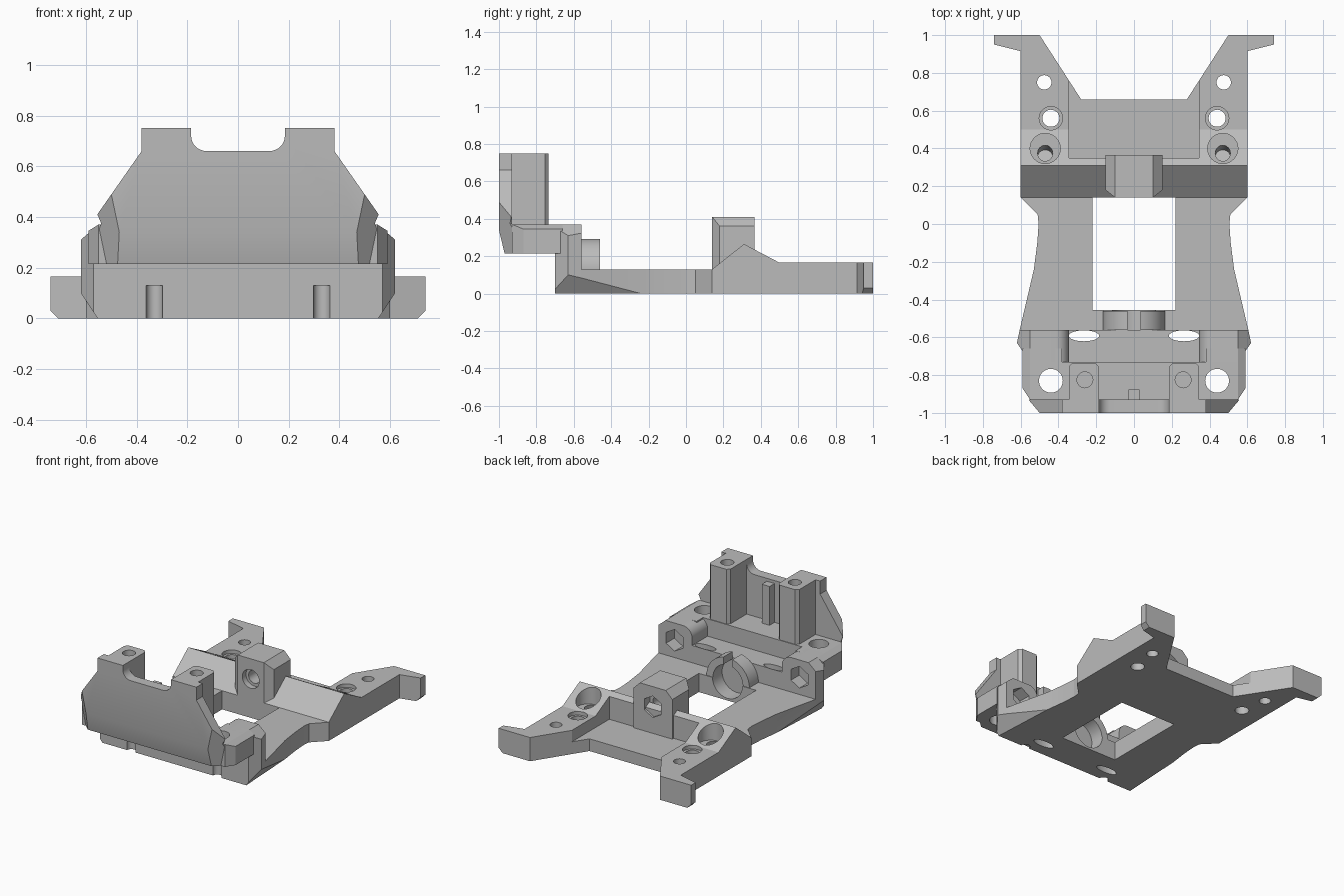
import bpy, bmesh, math
from mathutils import Vector, Euler

cube = bpy.data.objects.get("Cube")
if cube:
    bpy.data.objects.remove(cube, do_unlink=True)

grey = bpy.data.materials.new("plain_grey")
grey.use_nodes = True
grey.diffuse_color = (0.5, 0.5, 0.5, 1)
grey.node_tree.nodes["Principled BSDF"].inputs["Base Color"].default_value = (0.5, 0.5, 0.5, 1)
parts = []


def add(name, bm):
    bmesh.ops.recalc_face_normals(bm, faces=bm.faces)
    me = bpy.data.meshes.new(name)
    bm.to_mesh(me)
    bm.free()
    ob = bpy.data.objects.new(name, me)
    bpy.context.collection.objects.link(ob)
    me.materials.append(grey)
    parts.append(ob)
    return ob


def prism(name, pts, axis, a, b):
    """Extrude a 2D profile along an axis from a to b."""
    place = {"x": lambda p, t: (t, p[0], p[1]),
             "y": lambda p, t: (p[0], t, p[1]),
             "z": lambda p, t: (p[0], p[1], t)}[axis]
    bm = bmesh.new()
    lo = [bm.verts.new(place(p, a)) for p in pts]
    hi = [bm.verts.new(place(p, b)) for p in pts]
    bm.faces.new(lo)
    bm.faces.new(hi)
    for i in range(len(pts)):
        j = (i + 1) % len(pts)
        bm.faces.new((lo[i], lo[j], hi[j], hi[i]))
    return add(name, bm)


def box(name, x0, x1, y0, y1, z0, z1):
    return prism(name, [(x0, y0), (x1, y0), (x1, y1), (x0, y1)], "z", z0, z1)


def cyl(loc, r, depth, rot=(0, 0, 0), segs=32, scale_y=1):
    bm = bmesh.new()
    bmesh.ops.create_cone(bm, cap_ends=True, segments=segs, radius1=r, radius2=r, depth=depth)
    turn = Euler(rot).to_matrix()
    for v in bm.verts:
        v.co.y *= scale_y
        v.co = turn @ v.co + Vector(loc)
    return add("cutter", bm)


def mirrored(half):
    return half + [(-x, y) for x, y in reversed(half) if x > 1e-6]


def arc(cx, cy, r, a0, a1, n=8):
    angles = [math.radians(a0 + (a1 - a0) * i / n) for i in range(n + 1)]
    return [(cx + r * math.cos(a), cy + r * math.sin(a)) for a in angles]


def cut(ob, *cutters):
    """Subtract each cutter, then discard it."""
    for c in cutters:
        mod = ob.modifiers.new("cut", "BOOLEAN")
        mod.operation = "DIFFERENCE"
        mod.solver = "EXACT"
        mod.object = c
        dg = bpy.context.evaluated_depsgraph_get()
        dg.update()
        me = bpy.data.meshes.new_from_object(ob.evaluated_get(dg))
        ob.modifiers.clear()
        ob.data = me
        parts.remove(c)
        bpy.data.objects.remove(c, do_unlink=True)


def trim(ob, co, no, both=True):
    """Slice away what lies beyond a plane, on both sides if asked."""
    bm = bmesh.new()
    bm.from_mesh(ob.data)
    for s in ((1, -1) if both else (1,)):
        res = bmesh.ops.bisect_plane(bm, geom=bm.verts[:] + bm.edges[:] + bm.faces[:],
                                     plane_co=(co[0] * s, co[1], co[2]),
                                     plane_no=(no[0] * s, no[1], no[2]), clear_outer=True)
        rim = [e for e in res["geom_cut"] if isinstance(e, bmesh.types.BMEdge)]
        bmesh.ops.holes_fill(bm, edges=rim)
    bmesh.ops.recalc_face_normals(bm, faces=bm.faces)
    bm.to_mesh(ob.data)
    bm.free()


ALONG_Y = (math.pi / 2, 0, 0)
SIDES = (1, -1)
under_co, under_no = (0.55, -0.63, 0), (0.039, 0.002, -0.0273)

# Base plate: waisted front part with window, and two rear rails
front_plate = prism("front_plate", mirrored([(0, -0.56), (0.605, -0.56), (0.53, -0.24),
                    (0.512, -0.1), (0.505, 0), (0, 0)]), "z", 0, 0.13)
trim(front_plate, under_co, under_no)
cut(front_plate, box("cutter", -0.22, 0.22, -0.455, 0.2, -0.1, 0.3),
    cyl((0, -0.5, 0.13), 0.115, 0.2, ALONG_Y))
for s in SIDES:
    prism("rear_rail", [(s * x, y) for x, y in ((0.22, 0), (0.505, 0), (0.51, 0.05),
          (0.6, 0.14), (0.22, 0.14))], "z", 0, 0.13)

# Rear block: ridge, open pocket, flared notch and screw holes
rear_block = prism("rear_block", [(0.14, 0), (1, 0), (1, 0.165), (0.5, 0.165),
                   (0.31, 0.265), (0.14, 0.13)], "x", -0.6, 0.6)
cut(rear_block,
    prism("cutter", mirrored([(0, 0.66), (0.28, 0.66), (0.532, 1.05), (0, 1.05)]), "z", -0.1, 0.4),
    box("cutter", -0.345, 0.345, 0.35, 0.8, 0.085, 0.4))
for s in SIDES:
    cut(rear_block,
        cyl((s * 0.44, 0.56, 0.1), 0.045, 0.4),
        cyl((s * 0.44, 0.56, 0.2), 0.062, 0.12),
        cyl((s * 0.475, 0.75, 0.1), 0.038, 0.4),
        cyl((s * 0.47, 0.4, 0.28), 0.08, 0.28),
        cyl((s * 0.47, 0.375, 0.14), 0.04, 0.14, (-0.3, 0, 0)))
    hook = prism("rear_hook", [(s * x, y) for x, y in ((0.6, 0.915), (0.74, 0.95),
                 (0.74, 1), (0.6, 1))], "z", 0, 0.165)
    trim(hook, (s * 0.74, 1, 0.03), (s, 0, -1), both=False)

# Hub with round bore in front and hexagonal nut pocket behind
hub = prism("hub", mirrored([(0, 0.41), (0.1, 0.41), (0.15, 0.36), (0.15, 0.05), (0, 0.05)]),
            "y", 0.14, 0.365)
trim(hub, (0.15, 0.18, 0), (0.04, -0.05, 0))
cut(hub, cyl((0, 0.14, 0.27), 0.065, 0.08, ALONG_Y), cyl((0, 0.25, 0.27), 0.045, 0.4, ALONG_Y),
    cyl((0, 0.36, 0.27), 0.075, 0.12, ALONG_Y, 6))

# Front wall with channel, nut pockets and tie slots
wall = prism("front_wall", mirrored([(0, 0.25), (0.345, 0.25), (0.345, 0.3)]
             + arc(0.415, 0.3, 0.07, 180, 90)[1:] + [(0.64, 0.37), (0.64, 0), (0, 0)]),
             "y", -0.73, -0.56)
trim(wall, (0.62, -0.63, 0), (0.07, -0.05, 0))
trim(wall, (0.62, -0.63, 0), (0.07, 0.015, 0))
trim(wall, (0.62, 0, 0.31), (0.06, 0, 0.07))
trim(wall, under_co, under_no)
cut(wall, box("cutter", -0.8, 0.8, -0.8, -0.7, -0.1, 0.215))
for s in SIDES:
    cut(wall, cyl((s * 0.48, -0.58, 0.25), 0.075, 0.14, ALONG_Y, 6),
        cyl((s * 0.265, -0.592, 0.15), 0.08, 0.5, scale_y=0.36),
        cyl((s * 0.33, -0.7, 0.03), 0.033, 0.2, segs=16))

# Split clamp ring
prism("clamp_ring", arc(0, 0.13, 0.165, 78, -20, 16) + arc(0, 0.13, 0.115, -20, 72, 16),
      "y", -0.56, -0.46)
prism("clamp_ring", arc(0, 0.13, 0.165, 102, 200, 16) + arc(0, 0.13, 0.115, 200, 108, 16),
      "y", -0.56, -0.46)

# Shelf behind the tower
shelf = prism("shelf", mirrored([(0, -0.93), (0.55, -0.93), (0.59, -0.87), (0.59, -0.66),
              (0.38, -0.66), (0.38, -0.73), (0, -0.73)]), "z", 0.215, 0.37)
trim(shelf, (0.59, 0, 0.345), (0.025, 0, 0.04))
for s in SIDES:
    cut(shelf, cyl((s * 0.44, -0.83, 0.3), 0.063, 0.4))

# Front tower plate with a rounded top notch
tower = prism("tower_plate", mirrored([(0, 0.66)] + arc(0.125, 0.72, 0.06, -90, 0)
              + [(0.185, 0.75), (0.38, 0.75), (0.38, 0.66), (0.555, 0.41), (0.54, 0.375),
                 (0.555, 0.33), (0.55, 0.215), (0, 0.215)]), "y", -1, -0.93)
trim(tower, (0.5, -1, 0.49), (0.0119, -0.013, -0.0025))
trim(tower, (0, -1, 0.34), (0, -0.125, -0.03), both=False)

# Screw posts and middle tab
for s in SIDES:
    post = prism("screw_post", [(s * x, y) for x, y in ((0.185, -0.93), (0.345, -0.93),
                 (0.345, -0.755), (0.325, -0.735), (0.205, -0.735), (0.185, -0.755))],
                 "z", 0.37, 0.75)
    cut(post, cyl((s * 0.26, -0.825, 0.72), 0.042, 0.25))
box("middle_tab", -0.03, 0.03, -0.93, -0.875, 0.37, 0.64)

# Smooth round surfaces, sharp edges kept
bpy.ops.object.select_all(action="DESELECT")
for ob in parts:
    ob.select_set(True)
bpy.context.view_layer.objects.active = parts[0]
bpy.ops.object.shade_smooth_by_angle(angle=math.radians(25))
